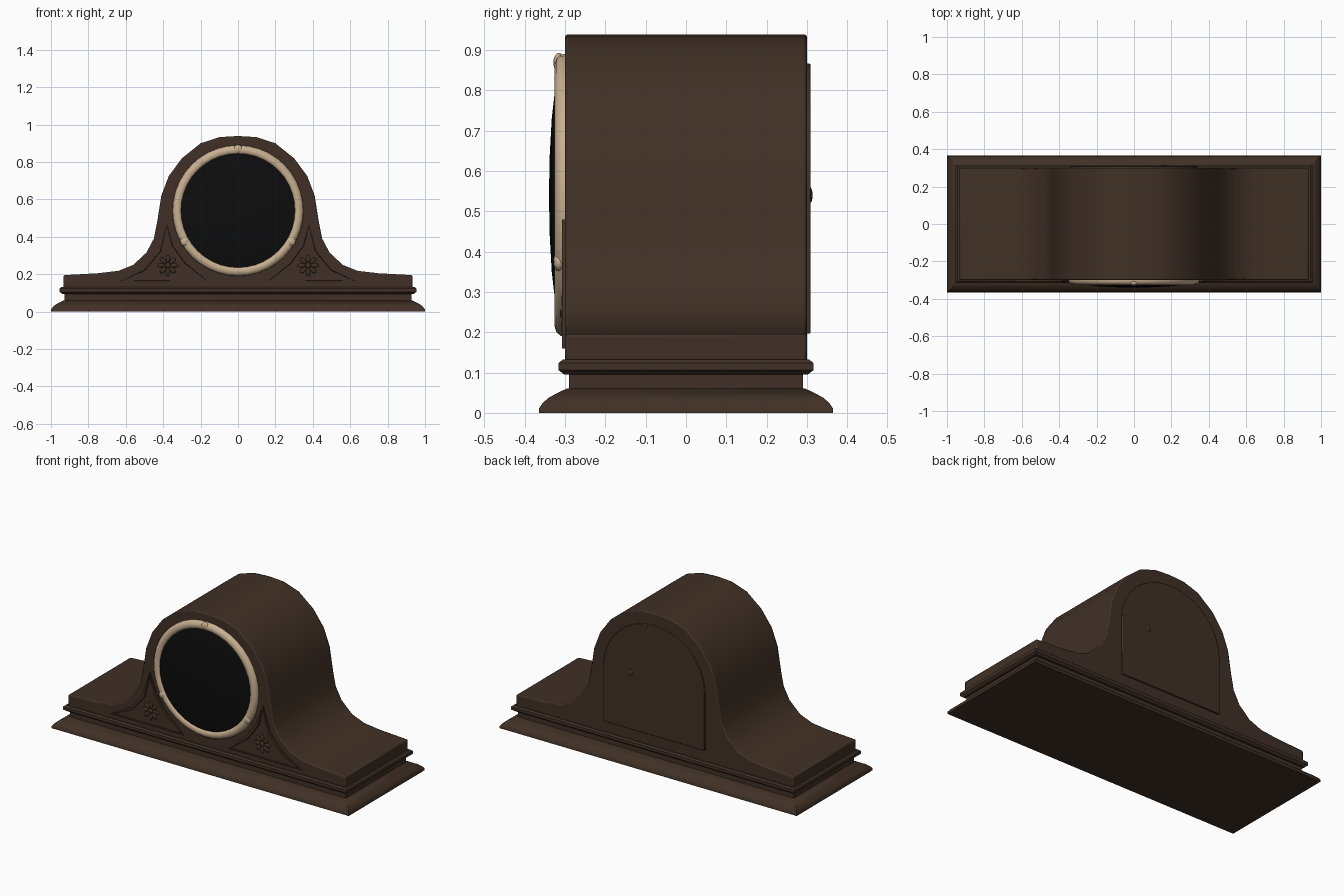
import bpy, bmesh, math
from mathutils import Matrix

cube = bpy.data.objects.get("Cube")
if cube:
    bpy.data.objects.remove(cube, do_unlink=True)


def material(name, rgb):
    m = bpy.data.materials.new(name)
    m.use_nodes = True
    m.diffuse_color = (*rgb, 1)
    bsdf = m.node_tree.nodes["Principled BSDF"]
    bsdf.inputs["Base Color"].default_value = (*rgb, 1)
    bsdf.inputs["Roughness"].default_value = 0.6
    return m


WOOD = material("dark walnut", (0.052, 0.030, 0.019))
CREAM = material("pale brass", (0.58, 0.43, 0.28))
BLACK = material("black glass", (0.004, 0.004, 0.004))


def finish(name, bm, mat, angle=35):
    bmesh.ops.recalc_face_normals(bm, faces=bm.faces)
    mesh = bpy.data.meshes.new(name)
    bm.to_mesh(mesh)
    bm.free()
    mesh.materials.append(mat)
    mesh.shade_smooth()
    mesh.set_sharp_from_angle(angle=math.radians(angle))
    obj = bpy.data.objects.new(name, mesh)
    bpy.context.collection.objects.link(obj)
    return obj


def outline(bm, pts, y):
    return bm.faces.new([bm.verts.new((x, y, z)) for x, z in pts])


def prism(name, pts, y0, y1, mat, bevel):
    """Front outline pushed through from y0 to y1, with softened rims."""
    bm = bmesh.new()
    face = outline(bm, pts, y0)
    out = bmesh.ops.extrude_face_region(bm, geom=[face], use_keep_orig=True)
    verts = [g for g in out["geom"] if isinstance(g, bmesh.types.BMVert)]
    bmesh.ops.translate(bm, verts=verts, vec=(0, y1 - y0, 0))
    obj = finish(name, bm, mat)
    mod = obj.modifiers.new("soft rim", "BEVEL")
    mod.width, mod.segments = bevel, 2
    mod.limit_method, mod.angle_limit = "ANGLE", math.radians(50)
    return obj


def moulding(name, levels, mat):
    """Rectangular moulding lofted through (z, half width, half depth)."""
    bm = bmesh.new()
    rings = [[bm.verts.new((sx * hx, sy * hy, z))
              for sx, sy in ((-1, -1), (1, -1), (1, 1), (-1, 1))]
             for z, hx, hy in levels]
    for a, b in zip(rings, rings[1:]):
        for i in range(4):
            j = (i + 1) % 4
            bm.faces.new((a[i], a[j], b[j], b[i]))
    bm.faces.new(rings[0])
    bm.faces.new(rings[-1])
    return finish(name, bm, mat)


def lathe(name, profile, mat, centre_z, segments=40):
    """Profile of (radius, y) spun about the dial axis."""
    bm = bmesh.new()
    verts = [bm.verts.new((r, y, centre_z)) for r, y in profile]
    edges = [bm.edges.new(pair) for pair in zip(verts, verts[1:])]
    bmesh.ops.spin(bm, geom=verts + edges, cent=(0, 0, centre_z), axis=(0, 1, 0),
                   angle=math.tau, steps=segments)
    bmesh.ops.remove_doubles(bm, verts=bm.verts, dist=1e-4)
    return finish(name, bm, mat, 60)


def add_ball(bm, centre, size, turn=0.0):
    matrix = (Matrix.Translation(centre) @ Matrix.Rotation(turn, 4, "Y")
              @ Matrix.Diagonal((*size, 1)))
    bmesh.ops.create_uvsphere(bm, u_segments=12, v_segments=8, radius=1, matrix=matrix)


DIAL_Z = 0.54

# Stepped plinth
FLARE = [(0, .075), (.012, .074), (.025, .065), (.038, .05), (.05, .028), (.06, .006)]
moulding("flared_base", [(z, .925 + d, .29 + d) for z, d in FLARE], WOOD)
moulding("plinth_neck", [(.05, .928, .29), (.11, .928, .29)], WOOD)
moulding("plinth_bead", [(.095, .94, .302), (.106, .954, .316), (.124, .954, .316),
                         (.132, .944, .306)], WOOD)

# Humped case
HALF = [(.933, .12), (.933, .195), (.75, .205), (.64, .218), (.56, .25), (.49, .315),
        (.45, .39), (.432, .48), (.41, .62), (.37, .725), (.30, .82), (.20, .9),
        (.10, .933)]
case_pts = HALF + [(0, .939)] + [(-x, z) for x, z in reversed(HALF)]
prism("case", case_pts, -.30, .30, WOOD, .007)

# Arched back door with its knob
arch = [(.34 * math.cos(a), DIAL_Z + .326 * math.sin(a))
        for a in (math.pi * i / 20 for i in range(21))]
prism("back_door", [(.34, .197)] + arch + [(-.34, .197)], .29, .309, WOOD, .003)
bm = bmesh.new()
add_ball(bm, (.16, .307, DIAL_Z), (.02, .007, .02))
finish("door_knob", bm, WOOD)

# Dial glass and bezel
lathe("dial_glass", [(.318, -.30), (.318, -.314), (.26, -.325), (.19, -.333),
                     (.10, -.338), (0, -.34)], BLACK, DIAL_Z)
lathe("bezel", [(.304, -.30), (.304, -.316), (.312, -.323), (.326, -.326),
                (.34, -.321), (.349, -.311), (.35, -.30)], CREAM, DIAL_Z)
bm = bmesh.new()
for deg in (90, 210, 330):
    a = math.radians(deg)
    add_ball(bm, (.329 * math.cos(a), -.315, DIAL_Z + .329 * math.sin(a)),
             (.024, .014, .024))
finish("bezel_beads", bm, CREAM, 60)

# Carved corner panels, each with a flower
CORNER = [(.15, .16), (.64, .16), (.51, .235), (.43, .33), (.38, .48),
          (.335, .36), (.27, .27)]
for side, label in ((1, "left"), (-1, "right")):
    bm = bmesh.new()
    frame = outline(bm, [(side * x, z) for x, z in CORNER], -.308)
    wall = bmesh.ops.extrude_edge_only(bm, edges=list(frame.edges))
    back = [g for g in wall["geom"] if isinstance(g, bmesh.types.BMVert)]
    bmesh.ops.translate(bm, verts=back, vec=(0, .012, 0))
    bmesh.ops.inset_individual(bm, faces=[frame], thickness=.016)
    bmesh.ops.inset_individual(bm, faces=[frame], thickness=.003)
    bmesh.ops.translate(bm, verts=list(frame.verts), vec=(0, .0065, 0))
    finish(label + "_corner_panel", bm, WOOD, 25)

    bm = bmesh.new()
    fx, fz = side * .375, .247
    for i in range(8):
        a = math.tau * i / 8
        add_ball(bm, (fx + .035 * math.cos(a), -.302, fz + .035 * math.sin(a)),
                 (.022, .007, .011), -a)
    add_ball(bm, (fx, -.303, fz), (.015, .01, .015))
    finish(label + "_corner_flower", bm, WOOD, 60)
